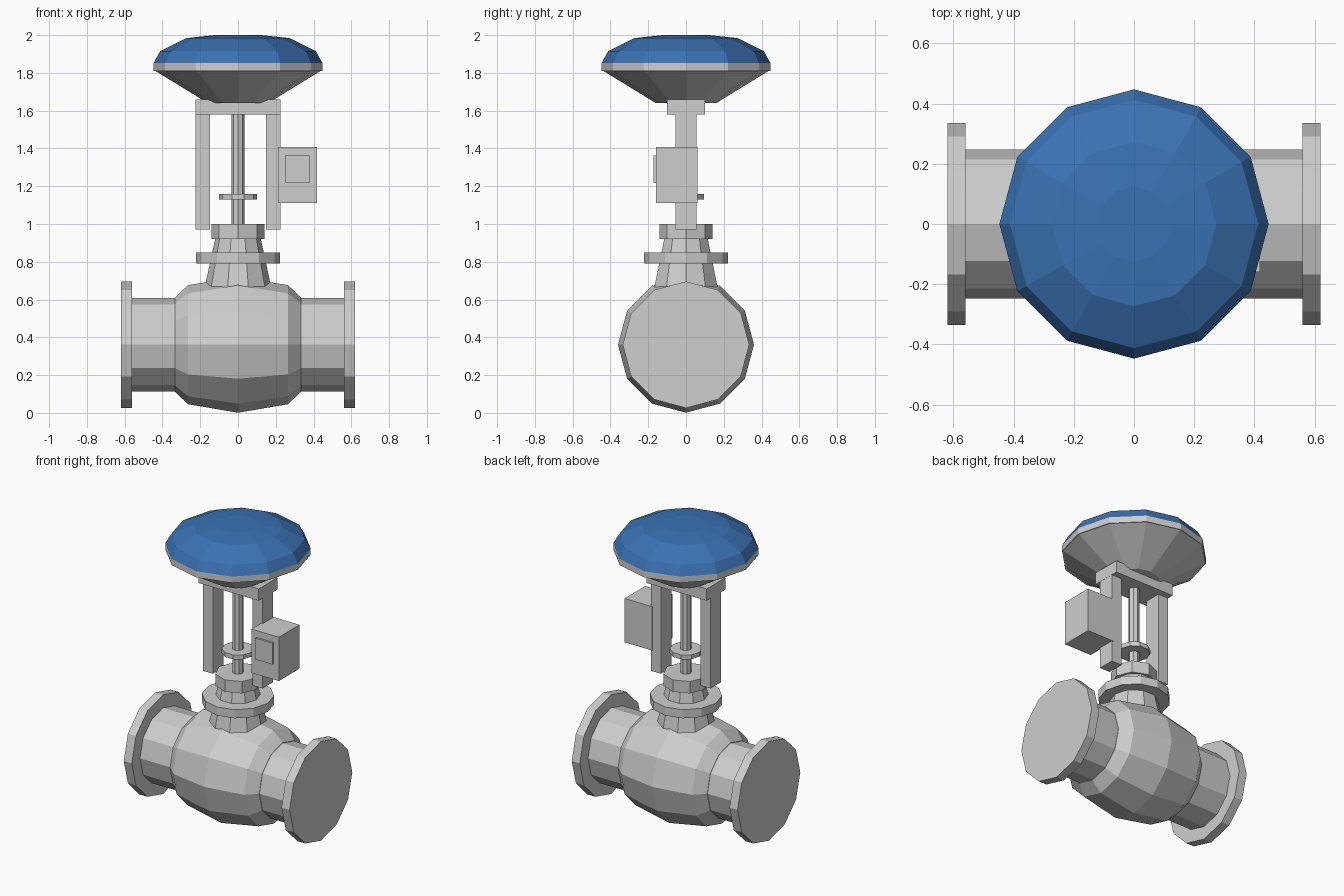
import bpy, bmesh
from math import cos, sin, pi

if "Cube" in bpy.data.objects:
    bpy.data.objects.remove(bpy.data.objects["Cube"])


def material(name, rgb):
    m = bpy.data.materials.new(name)
    m.diffuse_color = (*rgb, 1)
    m.use_nodes = True
    m.node_tree.nodes["Principled BSDF"].inputs["Base Color"].default_value = m.diffuse_color
    return m


GREY = material("light grey metal", (0.61, 0.62, 0.61))
BLUE = material("blue paint", (0.042, 0.17, 0.46))


def finish(name, bm, mat):
    bmesh.ops.recalc_face_normals(bm, faces=bm.faces)
    mesh = bpy.data.meshes.new(name)
    bm.to_mesh(mesh)
    bm.free()
    mesh.materials.append(mat)
    ob = bpy.data.objects.new(name, mesh)
    bpy.context.collection.objects.link(ob)
    return ob


def lathe(name, profile, sides, mat=GREY, axis="z", height=0.0):
    """Closed turned solid; profile is a list of (radius, position on axis)."""
    bm = bmesh.new()
    rings = []
    for r, h in profile:
        ring = []
        for i in range(sides):
            c, s = r * cos(2 * pi * i / sides), r * sin(2 * pi * i / sides)
            co = (c, s, h + height) if axis == "z" else (h, c, s + height)
            ring.append(bm.verts.new(co))
        rings.append(ring)
    for a, b in zip(rings, rings[1:]):
        for i in range(sides):
            j = (i + 1) % sides
            bm.faces.new((a[i], a[j], b[j], b[i]))
    bm.faces.new(rings[0])
    bm.faces.new(rings[-1])
    return finish(name, bm, mat)


def box(name, x, y, z, mat=GREY):
    bm = bmesh.new()
    bmesh.ops.create_cube(bm, size=1)
    for v in bm.verts:
        v.co = [(lo + hi) / 2 + c * (hi - lo) for c, (lo, hi) in zip(v.co, (x, y, z))]
    return finish(name, bm, mat)


# Horizontal valve body, pipe and end flanges
AXIS_Z = 0.361
lathe("valve_body", [(0.25, -0.333), (0.315, -0.265), (0.36, 0),
                     (0.315, 0.265), (0.25, 0.333)], 12, axis="x", height=AXIS_Z)
for side, s in (("left", -1), ("right", 1)):
    lathe(f"{side}_pipe", [(0.247, s * 0.30), (0.247, s * 0.57)], 12,
          axis="x", height=AXIS_Z)
    lathe(f"{side}_flange", [(0.335, s * 0.56), (0.335, s * 0.62)], 12,
          axis="x", height=AXIS_Z)

# Bonnet, its flange and the packing nut
lathe("bonnet", [(0.19, 0.60), (0.12, 0.925)], 10)
lathe("bonnet_flange", [(0.222, 0.79), (0.222, 0.848)], 12)
lathe("packing_nut", [(0.141, 0.92), (0.141, 1.0)], 8)

# Stem with travel disc
lathe("stem", [(0.034, 0.98), (0.034, 1.66)], 8)
lathe("travel_disc", [(0.1, 1.13), (0.1, 1.16)], 10)

# Yoke
for side, s in (("left", -1), ("right", 1)):
    box(f"{side}_yoke_column", sorted((s * 0.148, s * 0.224)), (-0.056, 0.056), (0.97, 1.60))
box("yoke_beam", (-0.225, 0.225), (-0.1, 0.1), (1.58, 1.66))

# Positioner box with cover plate
box("positioner_box", (0.212, 0.418), (-0.16, 0.06), (1.112, 1.408))
box("positioner_cover", (0.25, 0.378), (-0.173, -0.155), (1.218, 1.362))

# Diaphragm actuator: lower cone, rim and blue dome
lathe("actuator_lower_case", [(0.16, 1.64), (0.44, 1.812)], 12)
lathe("actuator_rim", [(0.447, 1.81), (0.447, 1.852)], 12)
lathe("actuator_dome", [(0.447, 1.852), (0.412, 1.915), (0.273, 1.984), (0.125, 2.0)],
      12, mat=BLUE)
